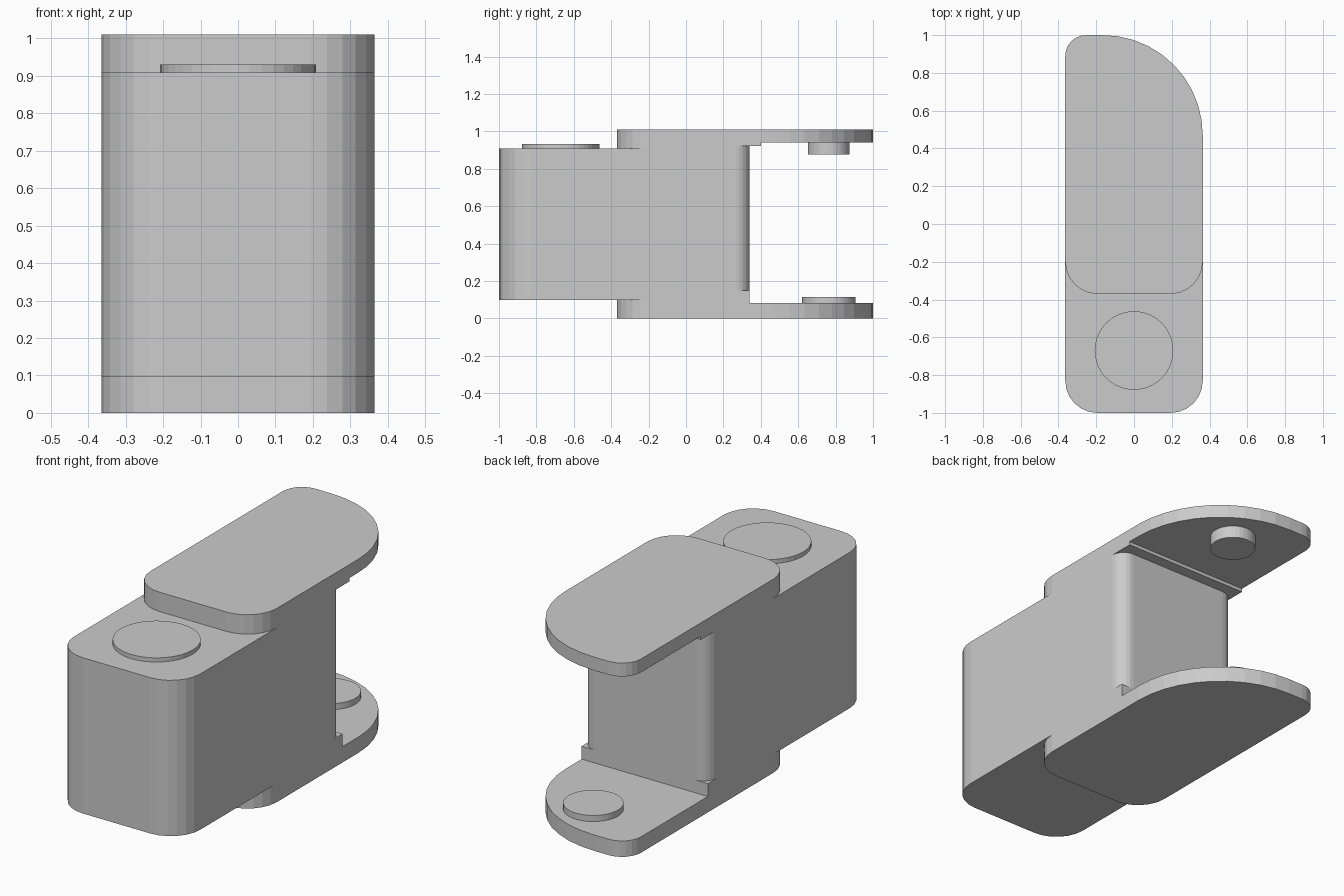
import bpy, bmesh
from math import sin, cos, pi

cube = bpy.data.objects.get("Cube")
if cube:
    bpy.data.objects.remove(cube, do_unlink=True)

HALF = 0.364                      # half width of the whole link
FRONT_R, REAR_R = 0.17, 0.075     # corner radii


def rounded_outline(y0, y1, radii):
    """Rectangle outline; radii run front-left(-x), front(+x), rear(+x), rear(-x)."""
    corners = [(-HALF, y0, 1, 1), (HALF, y0, -1, 1), (HALF, y1, -1, -1), (-HALF, y1, 1, -1)]
    points = []
    for i, ((x, y, sx, sy), r) in enumerate(zip(corners, radii)):
        steps = 0 if r == 0 else (10 if r > 0.3 else 6)
        for k in range(steps + 1):
            a = pi + (i + k / max(steps, 1)) * pi / 2
            points.append((x + sx * r + r * cos(a), y + sy * r + r * sin(a)) if r else (x, y))
    return points


def prism(name, outline, z0, z1):
    bm = bmesh.new()
    base = bm.faces.new([bm.verts.new((x, y, z0)) for x, y in outline])
    top = bmesh.ops.extrude_face_region(bm, geom=[base])["geom"]
    bmesh.ops.translate(bm, vec=(0, 0, z1 - z0),
                        verts=[g for g in top if isinstance(g, bmesh.types.BMVert)])
    bmesh.ops.recalc_face_normals(bm, faces=bm.faces)
    mesh = bpy.data.meshes.new(name)
    bm.to_mesh(mesh)
    bm.free()
    obj = bpy.data.objects.new(name, mesh)
    bpy.context.collection.objects.link(obj)
    return obj


def disc(name, y, radius, z0, z1, sides=40):
    ring = [(radius * cos(2 * pi * k / sides), y + radius * sin(2 * pi * k / sides))
            for k in range(sides)]
    return prism(name, ring, z0, z1)


front_round = (FRONT_R, FRONT_R, 0, 0)
plate = rounded_outline(-0.37, 1.0, (FRONT_R, FRONT_R, 0.53, 0.11))

# Solid link: front block, rear hub, two cheek plates and their steps
link_body = prism("link_body", rounded_outline(-1.0, 0.0, front_round), 0.097, 0.909)
pieces = [
    prism("hub", rounded_outline(-0.1, 0.34, (0, 0, REAR_R, REAR_R)), 0.12, 0.95),
    prism("lower_plate", plate, 0.0, 0.083),
    prism("lower_step", rounded_outline(-0.37, 0.34, front_round), 0.0, 0.15),
    prism("upper_plate", plate, 0.94, 1.01),
    prism("upper_shoulder", rounded_outline(-0.37, 0.0, front_round), 0.85, 1.01),
    prism("upper_step", rounded_outline(-0.1, 0.40, (0, 0, 0, 0)), 0.922, 1.01),
]
for piece in pieces:
    union = link_body.modifiers.new(piece.name, 'BOOLEAN')
    union.operation, union.solver, union.object = 'UNION', 'EXACT', piece

# Bake the unions and drop the separate pieces
bpy.context.view_layer.update()
graph = bpy.context.evaluated_depsgraph_get()
merged = bpy.data.meshes.new_from_object(link_body.evaluated_get(graph))
link_body.modifiers.clear()
link_body.data = merged
merged.name = "link_body"
for piece in pieces:
    bpy.data.objects.remove(piece, do_unlink=True)

# Pivot discs and pin
disc("front_disc", -0.67, 0.208, 0.909, 0.931)
disc("lower_boss", 0.763, 0.143, 0.083, 0.115)
disc("upper_pin", 0.763, 0.112, 0.875, 0.94, 32)
